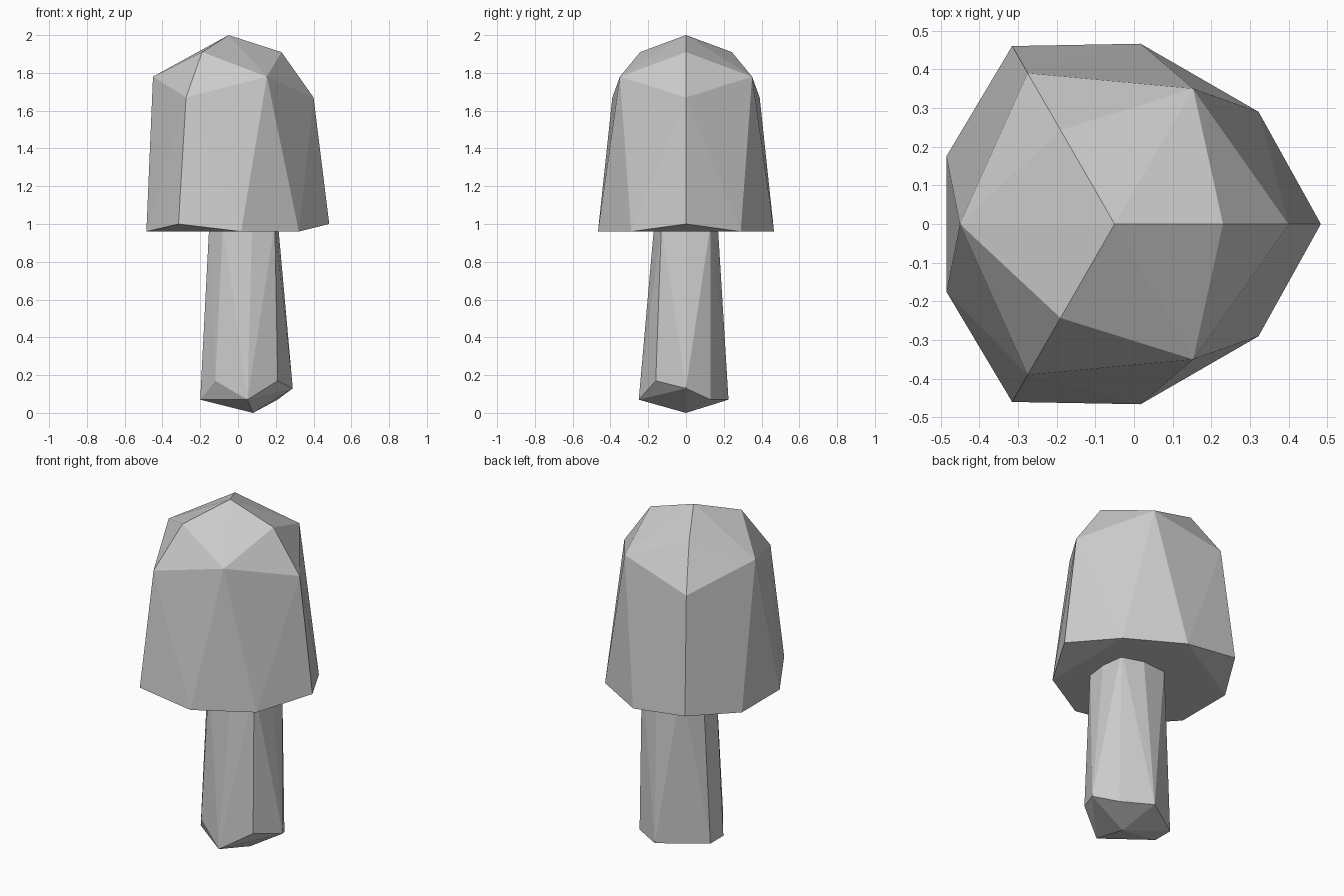
import bpy, bmesh
from math import radians

default = bpy.data.objects.get("Cube")
if default:
    bpy.data.objects.remove(default, do_unlink=True)

# One plain grey material
grey = bpy.data.materials.new("plain_grey")
grey.use_nodes = True
colour = (0.6, 0.6, 0.6, 1)
grey.diffuse_color = colour
grey.node_tree.nodes["Principled BSDF"].inputs["Base Color"].default_value = colour


def mirrored(points):
    """Add the matching point across y for every point off the centre line."""
    return points + [(x, -y, z) for x, y, z in points if y]


def faceted_solid(name, points):
    """Wrap a convex flat-faced solid around the corner points."""
    bm = bmesh.new()
    for p in points:
        bm.verts.new(p)
    hull = bmesh.ops.convex_hull(bm, input=bm.verts)
    spare = [g for g in hull["geom_interior"] if isinstance(g, bmesh.types.BMVert)]
    bmesh.ops.delete(bm, geom=spare, context="VERTS")
    bmesh.ops.dissolve_limit(bm, angle_limit=radians(1), verts=bm.verts, edges=bm.edges)
    bmesh.ops.recalc_face_normals(bm, faces=bm.faces)
    mesh = bpy.data.meshes.new(name)
    bm.to_mesh(mesh)
    bm.free()
    mesh.materials.append(grey)
    obj = bpy.data.objects.new(name, mesh)
    bpy.context.collection.objects.link(obj)
    return obj


# Cap: peak, two crown rings, shoulders and a zigzag rim
crown = [(-0.05, 0, 2.0), (0.23, 0, 1.91), (-0.19, 0.243, 1.91)]
shoulder = [(-0.45, 0, 1.78), (0.153, 0.35, 1.78),
            (0.40, 0, 1.67), (-0.275, 0.39, 1.67)]
rim = [(0.483, 0, 1.0), (-0.315, 0.46, 1.0),
       (0.322, 0.29, 0.96), (0.017, 0.466, 0.96), (-0.485, 0.175, 0.96)]
faceted_solid("cap", mirrored(crown + shoulder + rim))

# Stem: uneven pointed foot, tapering up into the cap
foot = [(0.08, 0, 0), (0.05, -0.25, 0.07), (0.21, -0.16, 0.17),
        (0.29, 0, 0.13), (0.21, 0.13, 0.07), (0.045, 0.225, 0.07),
        (-0.2, 0.06, 0.07), (-0.2, -0.06, 0.07), (-0.12, -0.17, 0.17)]
neck = mirrored([(0.212, 0, 1.0), (0.195, 0.13, 1.0), (0.075, 0.168, 1.0),
                 (-0.08, 0.155, 1.0), (-0.152, 0.06, 1.0)])
faceted_solid("stem", foot + neck)
